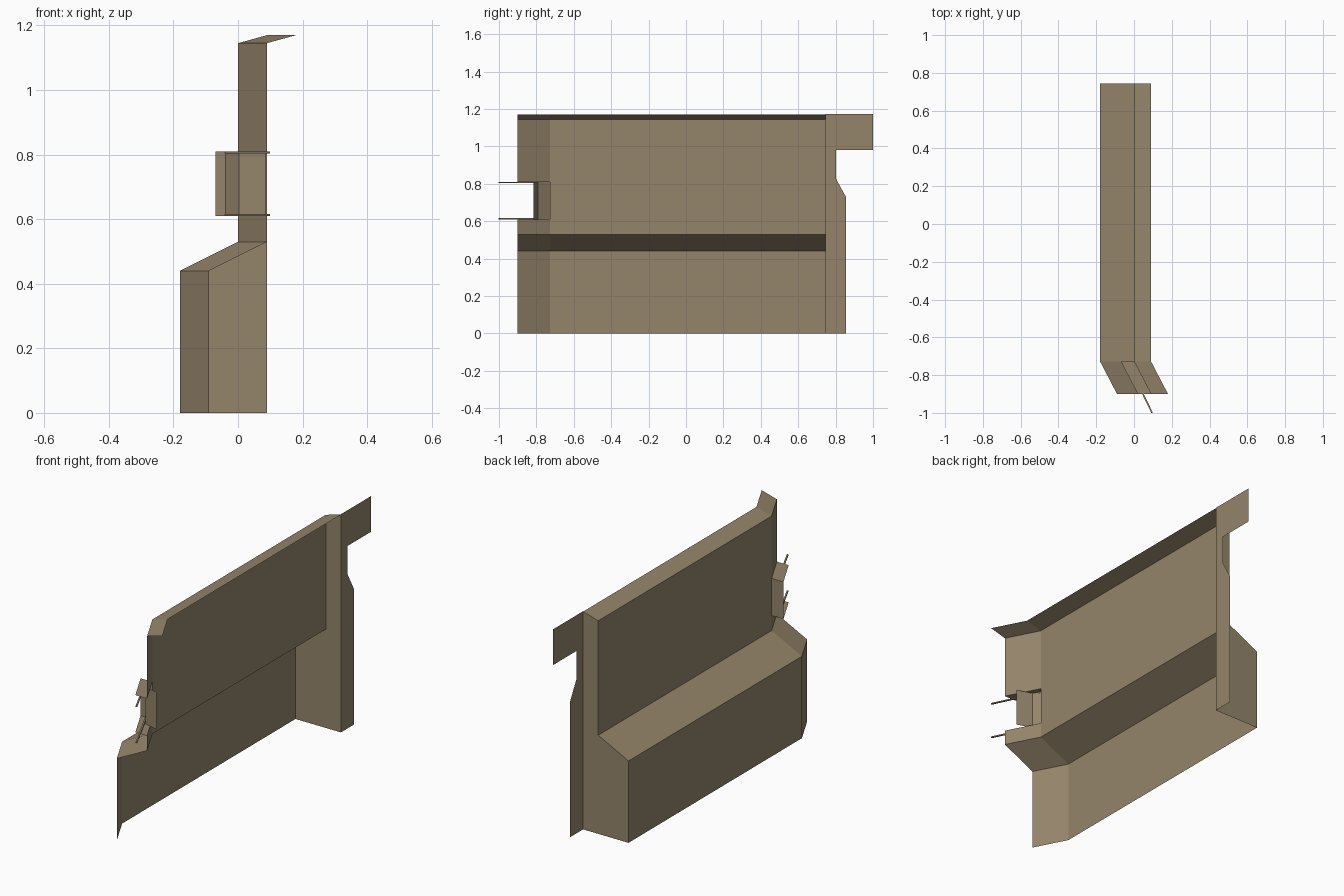
import bpy
from mathutils import Vector

if "Cube" in bpy.data.objects:
    bpy.data.objects.remove(bpy.data.objects["Cube"])

mat = bpy.data.materials.new("tan_panel")
mat.diffuse_color = (0.30, 0.235, 0.147, 1)
mat.use_nodes = True
mat.node_tree.nodes["Principled BSDF"].inputs["Base Color"].default_value = mat.diffuse_color


def make(name, verts, faces):
    me = bpy.data.meshes.new(name)
    me.from_pydata([tuple(v) for v in verts], [], faces)
    me.materials.append(mat)
    ob = bpy.data.objects.new(name, me)
    bpy.context.collection.objects.link(ob)
    return ob


def wall(name, path, z0, z1):
    """Upright sheet following a plan path of (x, y) points."""
    n = len(path)
    verts = [(x, y, z) for z in (z0, z1) for x, y in path]
    return make(name, verts, [(i, i + 1, n + i + 1, n + i) for i in range(n - 1)])


Y_BACK, Y_BEND, Y_TIP, SHIFT = 0.745, -0.727, -0.90, 0.09
NOTCH = (0.61, 0.81)

# Stepped main panel: section swept along y, with an angled front end and a notch
section = [(-0.18, 0), (-0.18, 0.44), (0, 0.53), (0, NOTCH[0]), (0, NOTCH[1]),
           (0, 1.145), (0.09, 1.17)]
n = len(section)
verts = []
for y, dx in ((Y_BACK, 0), (Y_BEND, 0), (Y_TIP, SHIFT)):
    verts += [(x + dx, y, z) for x, z in section]
faces = []
for r in range(2):
    for i in range(n - 1):
        if r == 1 and i == 3:      # open notch in the angled end
            continue
        a = r * n + i
        faces.append((a, a + 1, a + n + 1, a + n))
make("stepped_panel", verts, faces)

# End wall closing the back of the panel
end = [(0.09, 0)] + section
make("end_wall", [(x, Y_BACK, z) for x, z in end], [tuple(range(len(end)))])

# Back flange with its upper tab
outline = [(Y_BACK, 0), (0.855, 0), (0.855, 0.73), (0.803, 0.825), (0.803, 0.98),
           (1.0, 0.98), (1.0, 1.172), (Y_BACK, 1.172)]
make("back_flange", [(0.09, y, z) for y, z in outline], [tuple(range(len(outline)))])

# Latch pocket in the notch: shelves, side wall and inner folded plate
for label, z in zip(("lower", "upper"), NOTCH):
    make(label + "_shelf",
         [(-0.07, Y_BEND, z), (0, Y_BEND, z), (SHIFT, Y_TIP, z), (0.02, Y_TIP, z)],
         [(0, 1, 2, 3)])
wall("pocket_side", [(-0.07, Y_BEND), (0, Y_BEND)], *NOTCH)
wall("latch_plate", [(-0.038, Y_BEND), (0.003, -0.79), (0.085, -0.815)], *NOTCH)

# Thin pins running along the shelves and out past the front end
for label, z in (("lower", NOTCH[0] + 0.003), ("upper", NOTCH[1] - 0.003)):
    a, b = Vector((-0.036, Y_BEND, z)), Vector((0.096, -1.0, z))
    side = (b - a).cross(Vector((0, 0, 1))).normalized() * 0.004
    up = Vector((0, 0, 0.003))
    ring = (side + up, -side + up, -side - up, side - up)
    make(label + "_pin", [p + o for p in (a, b) for o in ring],
         [(i, (i + 1) % 4, 4 + (i + 1) % 4, 4 + i) for i in range(4)]
         + [(3, 2, 1, 0), (4, 5, 6, 7)])
